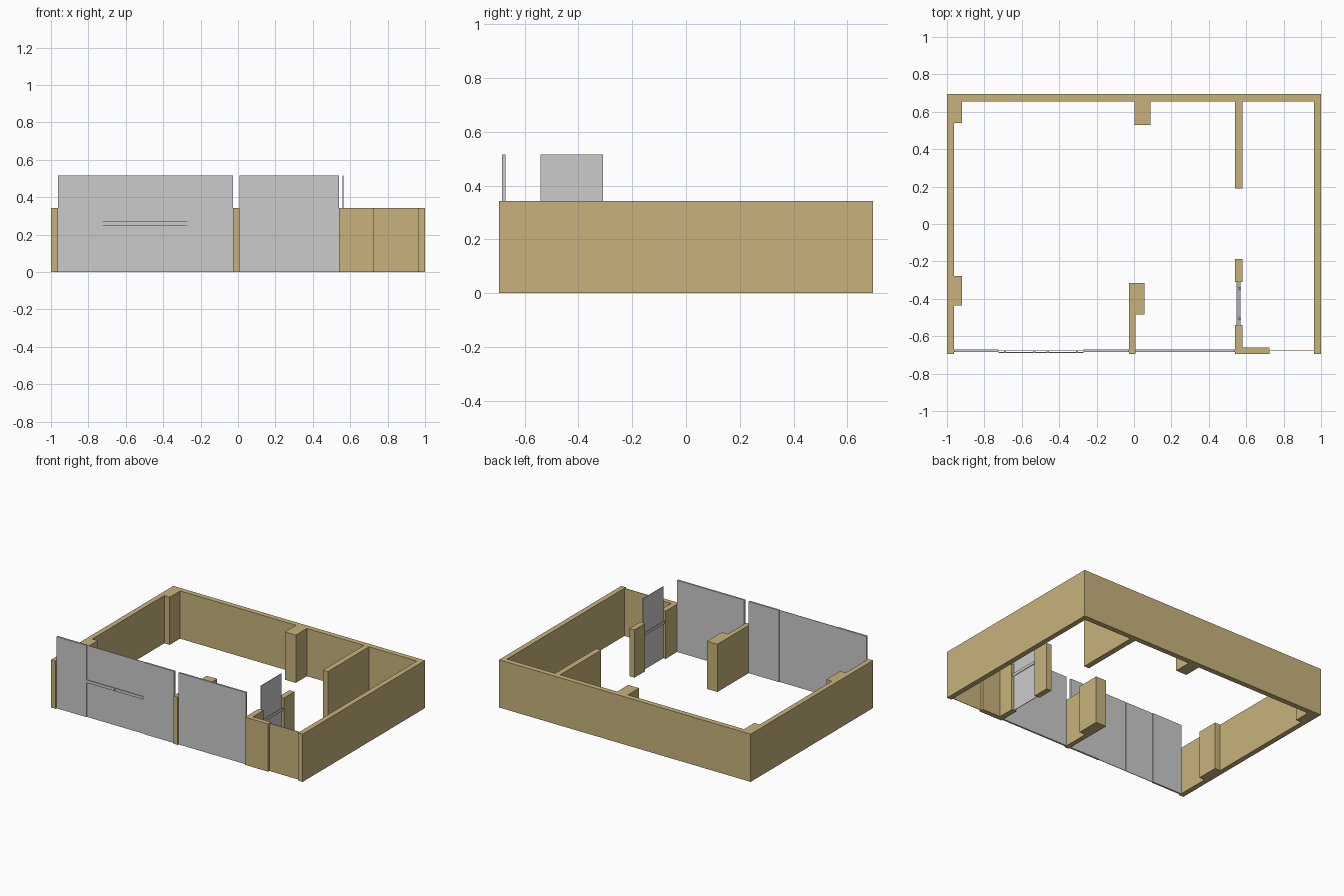
import bpy, bmesh

if "Cube" in bpy.data.objects:
    bpy.data.objects.remove(bpy.data.objects["Cube"])

WALL_H, GLASS_H = 0.343, 0.515

plaster = bpy.data.materials.new("tan_plaster")
plaster.diffuse_color = (0.58, 0.45, 0.20, 1)
plaster.use_nodes = True
plaster.node_tree.nodes["Principled BSDF"].inputs["Base Color"].default_value = plaster.diffuse_color


def extrude(name, outline, z0, z1, mat=None):
    """Solid prism from a counter-clockwise floor outline."""
    bm = bmesh.new()
    face = bm.faces.new([bm.verts.new((x, y, z0)) for x, y in outline])
    new = bmesh.ops.extrude_face_region(bm, geom=[face], use_keep_orig=True)["geom"]
    bmesh.ops.translate(bm, vec=(0, 0, z1 - z0),
                        verts=[g for g in new if isinstance(g, bmesh.types.BMVert)])
    bmesh.ops.recalc_face_normals(bm, faces=bm.faces)
    me = bpy.data.meshes.new(name)
    bm.to_mesh(me)
    bm.free()
    if mat:
        me.materials.append(mat)
    ob = bpy.data.objects.new(name, me)
    bpy.context.collection.objects.link(ob)
    return ob


def box(name, x0, x1, y0, y1, z0, z1, mat=None):
    return extrude(name, [(x0, y0), (x1, y0), (x1, y1), (x0, y1)], z0, z1, mat)


# Outer walls with pilasters and the long partition stub, one outline
extrude("outer_walls", [
    (-1, -.694), (-.963, -.694), (-.963, -.437), (-.92, -.437), (-.92, -.279),
    (-.963, -.279), (-.963, .539), (-.92, .539), (-.92, .656), (.002, .656),
    (.002, .53), (.088, .53), (.088, .656), (.541, .656), (.541, .19),
    (.581, .19), (.581, .656), (.963, .656), (.963, -.694), (1, -.694),
    (1, .694), (-1, .694)], 0, WALL_H, plaster)

# Front middle pier with its column
extrude("middle_pier", [
    (-.028, -.694), (.007, -.694), (.007, -.485), (.055, -.485),
    (.055, -.316), (-.028, -.316)], 0, WALL_H, plaster)

# Partition pieces either side of the side door, and the front return
box("door_jamb", .541, .581, -.309, -.188, 0, WALL_H, plaster)
extrude("corner_pier", [
    (.541, -.694), (.725, -.694), (.725, -.66), (.581, -.66),
    (.581, -.541), (.541, -.541)], 0, WALL_H, plaster)
box("thin_front_wall", .725, .963, -.680, -.677, 0, WALL_H, plaster)

# Fixed front panels
for name, x0, x1 in (("left_panel", -.963, -.725),
                     ("centre_panel", -.27, -.028),
                     ("right_panel", .007, .541)):
    box(name, x0, x1, -.684, -.671, 0, GLASS_H)

# Double front doors: thin leaf, bar handle, two posts each
for side, x0, x1 in (("left", -.725, -.4985), ("right", -.4965, -.27)):
    box(f"{side}_front_door", x0, x1, -.6795, -.6755, 0, GLASS_H)
    box(f"{side}_door_bar", x0, x1, -.689, -.685, .25, .271)
    for i, px in enumerate((x0 + .035, x1 - .035)):
        box(f"{side}_door_post_{i}", px - .006, px + .006, -.686, -.679, .254, .267)

# Side door in the partition with a bar on both faces
DX = .561
box("side_door", DX - .002, DX + .002, -.541, -.309, 0, GLASS_H)
for s, side in ((-1, "inner"), (1, "outer")):
    a, b = sorted((DX + s * .008, DX + s * .012))
    box(f"side_door_bar_{side}", a, b, -.541, -.309, .25, .271)
    a, b = sorted((DX + s * .001, DX + s * .009))
    for i, py in enumerate((-.505, -.345)):
        box(f"side_door_post_{side}_{i}", a, b, py - .006, py + .006, .254, .267)
